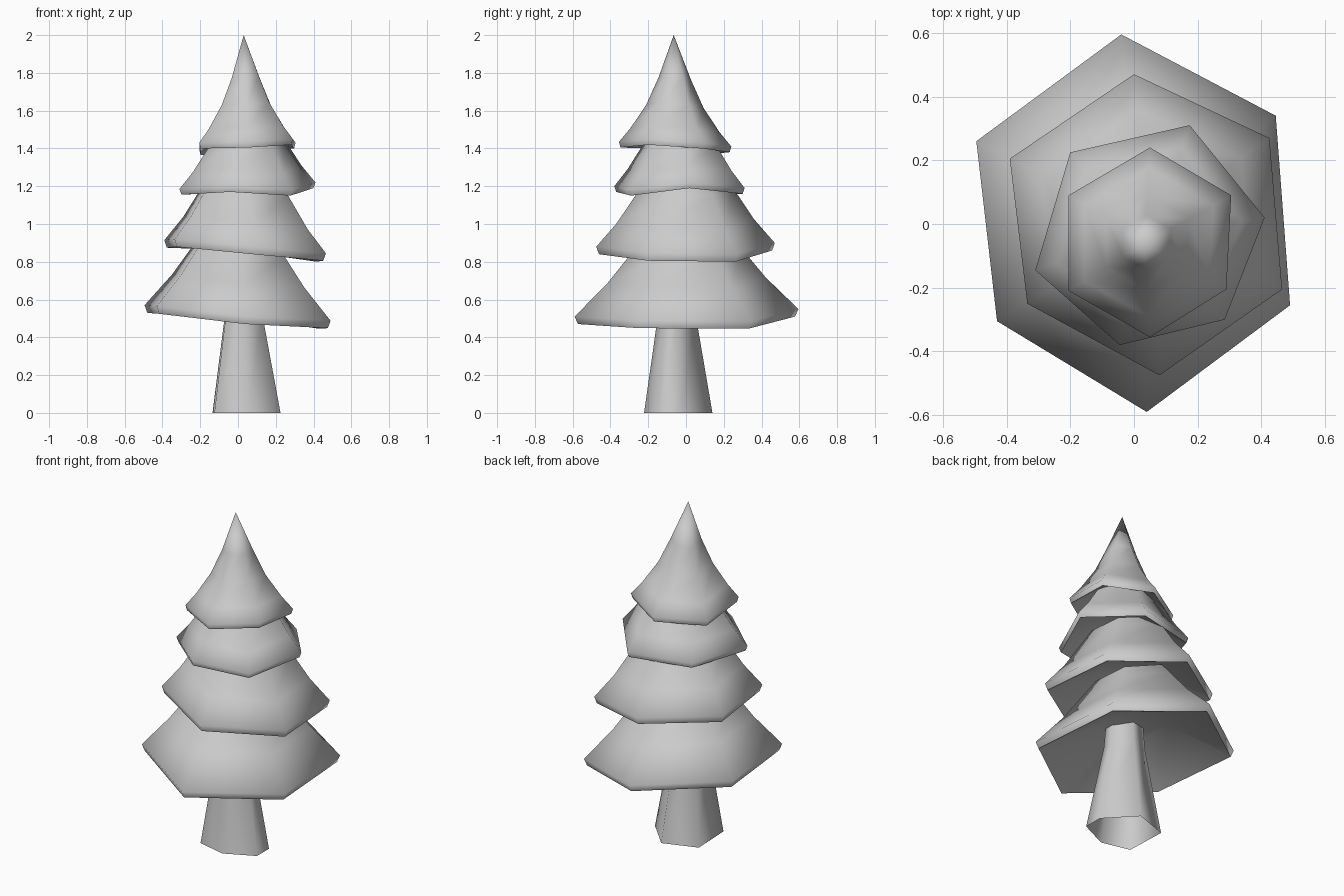
import bpy

if "Cube" in bpy.data.objects:
    bpy.data.objects.remove(bpy.data.objects["Cube"])


def mesh_object(name, rings, apex=None, cap=False, sharp_ring=None):
    """Skin six-sided rings in order, with an optional tip, inner cap and crisp ring."""
    n = 6
    verts = [v for ring in rings for v in ring]
    faces = []
    for r in range(len(rings) - 1):
        for i in range(n):
            a, b = r * n + i, r * n + (i + 1) % n
            faces.append((a, b, b + n, a + n))
    if apex:
        last = (len(rings) - 1) * n
        verts.append(apex)
        faces += [(last + i, last + (i + 1) % n, len(verts) - 1) for i in range(n)]
    if cap:
        faces.append(tuple(reversed(range(n))))
    mesh = bpy.data.meshes.new(name)
    mesh.from_pydata(verts, [], faces)
    for p in mesh.polygons:
        p.use_smooth = True
    if sharp_ring is not None:
        for e in mesh.edges:
            e.use_edge_sharp = all(v // n == sharp_ring for v in e.vertices)
    obj = bpy.data.objects.new(name, mesh)
    bpy.context.collection.objects.link(obj)


def tier(name, rim, centre, levels, recess, lip=0.04, apex=None):
    """rim: uneven lower edge (x, y, z), clockwise; levels: (scale, height above rim)."""
    cx, cy = centre
    mean = sum(p[2] for p in rim) / 6

    def ring(s, h):
        return [(cx + (x - cx) * s, cy + (y - cy) * s, mean + (z - mean) * min(1, s) ** 0.5 + h)
                for x, y, z in reversed(rim)]

    # hollowed underside, crisp lower edge, lip, then the slope
    profile = [(0.35, recess), (0.97, 0), (1, lip)] + levels
    mesh_object(name, [ring(s, h) for s, h in profile], apex, cap=True, sharp_ring=1)


# Tapered, irregular trunk with an open foot
foot = [(0.225, -0.14), (0.225, -0.025), (0.068, 0.14),
        (-0.135, 0.07), (-0.125, -0.18), (0.05, -0.222)]


def trunk_ring(x, y, z, s):
    return [(x + (px - 0.045) * s, y + (py + 0.04) * s, z) for px, py in foot]


mesh_object("trunk", [trunk_ring(0.045, -0.04, 0, 1),
                      trunk_ring(0.03, -0.048, 0.52, 0.55),
                      trunk_ring(0.028, -0.05, 0.72, 0.48)])

# Four crooked foliage tiers
tier("foliage_bottom",
     [(-0.04, 0.595, 0.51), (0.445, 0.34, 0.445), (0.49, -0.255, 0.448),
      (0.04, -0.59, 0.47), (-0.43, -0.305, 0.525), (-0.495, 0.26, 0.53)],
     (0.01, 0), [(0.71, 0.21), (0.49, 0.37), (0.38, 0.45)], recess=0.17)
tier("foliage_lower",
     [(0, 0.47, 0.86), (0.425, 0.27, 0.80), (0.465, -0.205, 0.805),
      (0.08, -0.475, 0.84), (-0.335, -0.25, 0.88), (-0.39, 0.205, 0.875)],
     (0.04, 0), [(0.77, 0.165), (0.53, 0.335), (0.44, 0.40)], recess=0.14)
tier("foliage_upper",
     [(0.175, 0.31, 1.16), (0.41, 0.02, 1.19), (0.285, -0.30, 1.15),
      (-0.045, -0.38, 1.17), (-0.31, -0.145, 1.155), (-0.20, 0.225, 1.16)],
     (0.05, -0.03), [(0.8, 0.12), (0.55, 0.26), (0.45, 0.32)], recess=0.12, lip=0.03)
tier("foliage_top",
     [(0.05, 0.24, 1.38), (0.305, 0.09, 1.40), (0.29, -0.205, 1.42),
      (0.05, -0.355, 1.405), (-0.205, -0.21, 1.40), (-0.205, 0.09, 1.365)],
     (0.037, -0.06), [(0.79, 0.105), (0.51, 0.23), (0.29, 0.375)],
     recess=0.10, lip=0.03, apex=(0.03, -0.065, 2.0))
